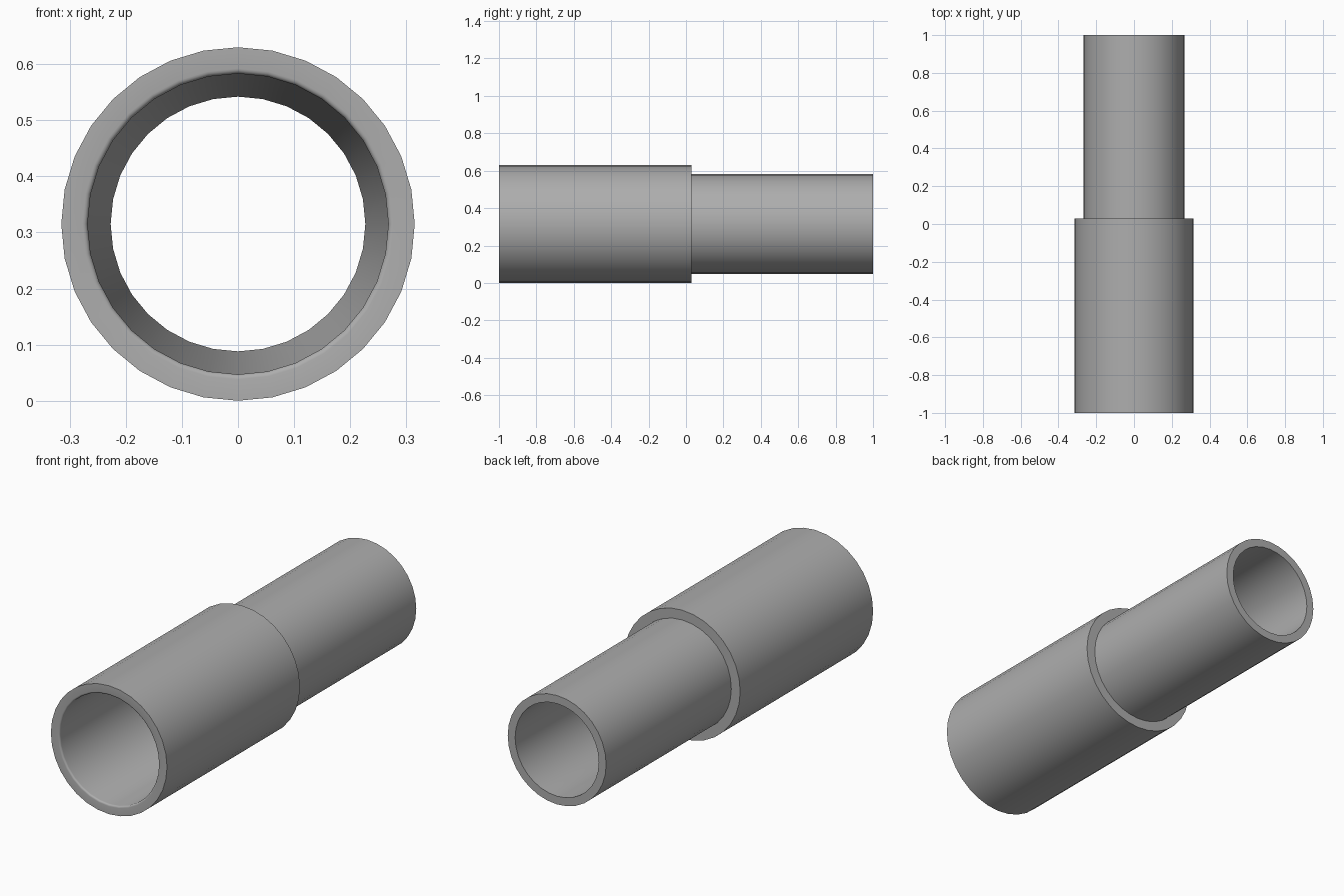
import bpy
import bmesh
from math import sin, cos, pi, radians

SIDES = 32
OUTER = 0.315      # socket outside radius, also the axis height
BORE = 0.268       # socket inside radius
ROUND = 0.009      # rounding of the mouth edge

cube = bpy.data.objects.get("Cube")
if cube:
    bpy.data.objects.remove(cube, do_unlink=True)

# Plain grey plastic
grey = bpy.data.materials.new("grey")
grey.use_nodes = True
colour = (0.42, 0.42, 0.42, 1)
grey.diffuse_color = colour
grey.node_tree.nodes["Principled BSDF"].inputs["Base Color"].default_value = colour

# Closed wall section as (radius, y): rounded mouth, then bore, spigot and socket
mouth = [(BORE + ROUND * (1 - sin(a)), -1 + ROUND * (1 - cos(a)))
         for a in (i * pi / 8 for i in range(5))]
section = mouth + [
    (BORE, -0.2), (0.227, 0.03), (0.227, 1),   # bore tapering to the spigot
    (0.267, 1), (0.267, 0.03),                 # spigot outside
    (OUTER, 0.03), (OUTER, -1),                # shoulder and socket outside
]

# Revolve the section around the y axis
bm = bmesh.new()
rings = []
for i in range(SIDES):
    a = 2 * pi * i / SIDES
    rings.append([bm.verts.new((r * sin(a), y, OUTER + r * cos(a))) for r, y in section])
for i, ring in enumerate(rings):
    following = rings[(i + 1) % SIDES]
    for j in range(len(section)):
        k = (j + 1) % len(section)
        bm.faces.new((ring[j], ring[k], following[k], following[j]))
bmesh.ops.recalc_face_normals(bm, faces=bm.faces)
mesh = bpy.data.meshes.new("pipe_coupling")
bm.to_mesh(mesh)
bm.free()
mesh.materials.append(grey)

pipe = bpy.data.objects.new("pipe_coupling", mesh)
bpy.context.collection.objects.link(pipe)
bpy.ops.object.select_all(action="DESELECT")
pipe.select_set(True)
bpy.context.view_layer.objects.active = pipe
bpy.ops.object.shade_smooth_by_angle(angle=radians(30))
